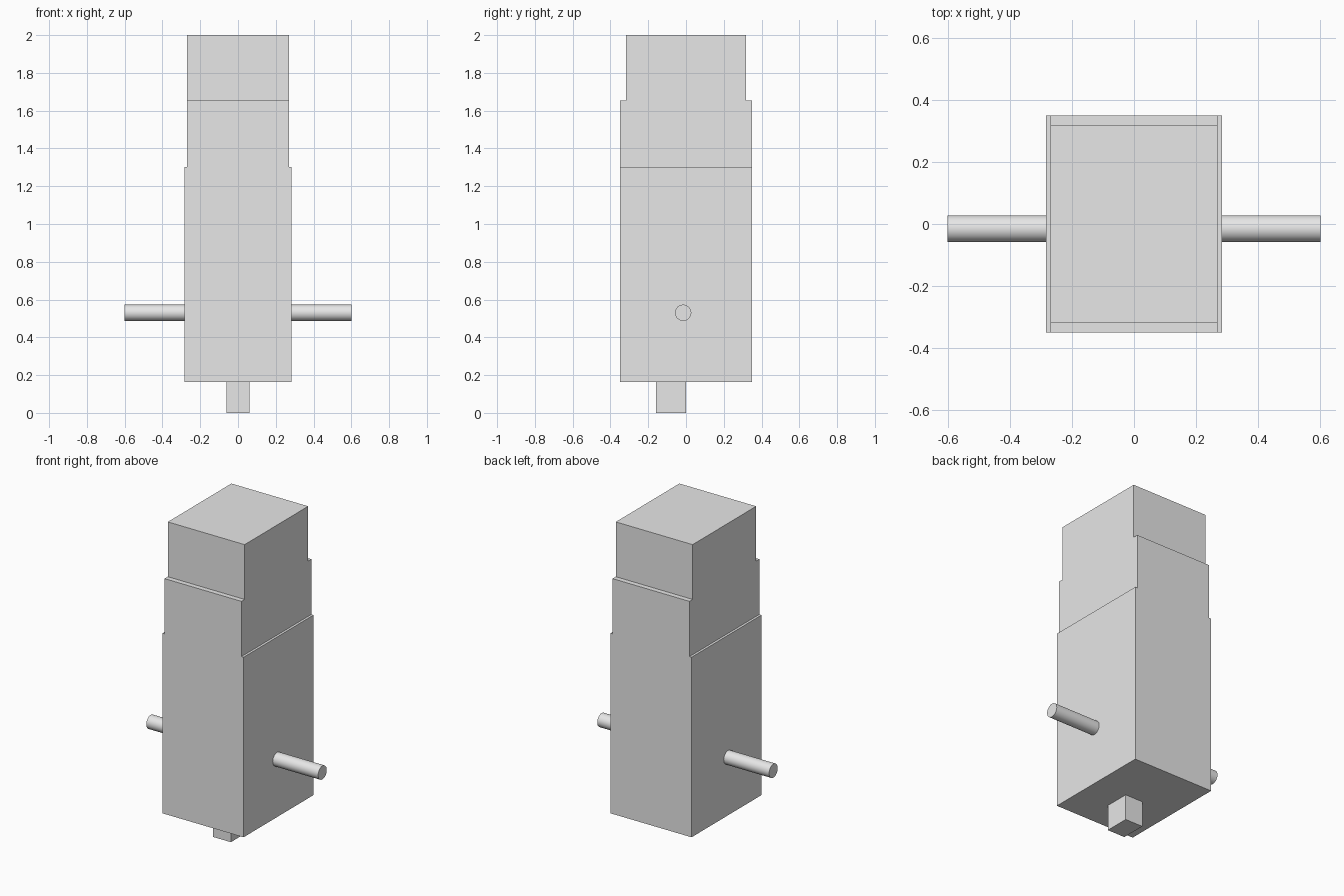
import bpy
import math

cube = bpy.data.objects.get("Cube")
if cube:
    bpy.data.objects.remove(cube, do_unlink=True)

grey = bpy.data.materials.new("light_grey")
grey.use_nodes = True
colour = (0.8, 0.8, 0.8, 1)
grey.diffuse_color = colour
grey.node_tree.nodes["Principled BSDF"].inputs["Base Color"].default_value = colour


def box(name, half_x, y0, y1, z0, z1):
    bpy.ops.mesh.primitive_cube_add(size=1, location=(0, (y0 + y1) / 2, (z0 + z1) / 2))
    ob = bpy.context.object
    ob.name = name
    ob.scale = (half_x * 2, y1 - y0, z1 - z0)
    bpy.ops.object.transform_apply(location=False, rotation=False, scale=True)
    ob.data.materials.append(grey)


# Stepped tower: each stage is narrowed along one axis
box("lower_body", 0.284, -0.35, 0.35, 0.163, 1.303)
box("middle_body", 0.269, -0.35, 0.35, 1.303, 1.653)
box("top_body", 0.269, -0.318, 0.318, 1.653, 2.0)

# Small foot under the body, set towards the front
box("foot_peg", 0.062, -0.16, 0.0, 0.0, 0.163)

# Round rods sticking out of both sides
for name, side in (("left_rod", 1), ("right_rod", -1)):
    bpy.ops.mesh.primitive_cylinder_add(
        vertices=48, radius=0.043, depth=0.319,
        location=(side * 0.4425, -0.015, 0.53), rotation=(0, math.pi / 2, 0))
    rod = bpy.context.object
    rod.name = name
    rod.data.materials.append(grey)
    bpy.ops.object.shade_smooth_by_angle(angle=math.radians(30))
